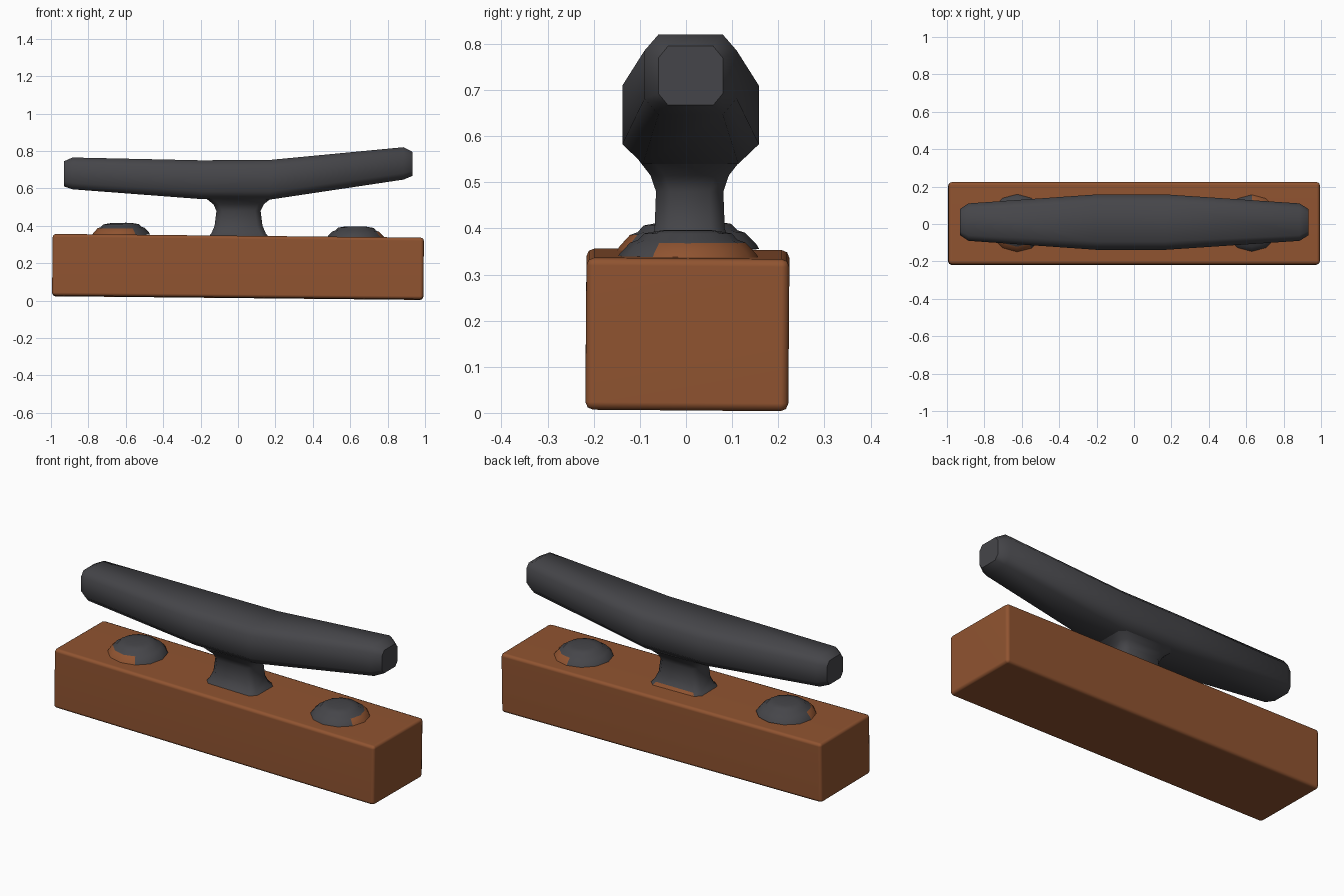
import bpy, bmesh, math
from mathutils import Matrix

cube = bpy.data.objects.get("Cube")
if cube:
    bpy.data.objects.remove(cube, do_unlink=True)


def material(name, color):
    m = bpy.data.materials.new(name)
    m.use_nodes = True
    m.diffuse_color = color
    m.node_tree.nodes["Principled BSDF"].inputs["Base Color"].default_value = color
    return m


wood = material("brown wood", (0.28, 0.088, 0.03, 1))
iron = material("dark iron", (0.06, 0.06, 0.067, 1))


def finish(name, bm, mats, angle):
    bmesh.ops.recalc_face_normals(bm, faces=bm.faces[:])
    mesh = bpy.data.meshes.new(name)
    bm.to_mesh(mesh)
    bm.free()
    for m in mats:
        mesh.materials.append(m)
    ob = bpy.data.objects.new(name, mesh)
    bpy.context.collection.objects.link(ob)
    bpy.ops.object.select_all(action="DESELECT")
    ob.select_set(True)
    bpy.context.view_layer.objects.active = ob
    bpy.ops.object.shade_smooth_by_angle(angle=math.radians(angle))
    return ob


def loft(bm, rings):
    """Skin closed rings of points and cap both ends."""
    loops = [[bm.verts.new(p) for p in ring] for ring in rings]
    n = len(loops[0])
    for a, b in zip(loops, loops[1:]):
        for i in range(n):
            j = (i + 1) % n
            bm.faces.new((a[i], a[j], b[j], b[i]))
    bm.faces.new(loops[0])
    bm.faces.new(loops[-1])


def octagon(hu, hv, cu, cv):
    """Rectangle of half sizes hu, hv with its corners cut by cu, cv."""
    return [(hu - cu, -hv), (hu, cv - hv), (hu, hv - cv), (hu - cu, hv),
            (cu - hu, hv), (-hu, hv - cv), (-hu, cv - hv), (cu - hu, -hv)]


# Wooden block, slightly tilted
bm = bmesh.new()
bmesh.ops.create_cube(bm, size=1, matrix=Matrix.Diagonal((1.985, 0.44, 0.33, 1)))
block = finish("wood_block", bm, [wood], 60)
block.location = (0, 0.003, 0.18)
block.rotation_euler = (-0.008, 0.01, 0)
bevel = block.modifiers.new("Soft edges", "BEVEL")
bevel.width = 0.017
bevel.segments = 2
block.modifiers.new("Flat shading", "WEIGHTED_NORMAL")

# Long horn bar: x, bottom, top, half width
stations = [(-0.93, 0.61, 0.745, 0.07), (-0.885, 0.595, 0.765, 0.1),
            (-0.2, 0.543, 0.75, 0.148), (0.17, 0.54, 0.752, 0.148),
            (0.885, 0.647, 0.82, 0.1), (0.933, 0.667, 0.795, 0.07)]
bm = bmesh.new()
loft(bm, [[(x, y + 0.01, z + (lo + hi) / 2)
           for y, z in octagon(w, (hi - lo) / 2, w * 0.3, (hi - lo) * 0.2)]
          for x, lo, hi, w in stations])
finish("horn_bar", bm, [iron], 50)

# Waisted stem: z, half length, half width
waist = [(0.335, 0.165, 0.105), (0.36, 0.145, 0.088), (0.4, 0.128, 0.076),
         (0.48, 0.118, 0.073), (0.515, 0.135, 0.085), (0.547, 0.175, 0.11)]
bm = bmesh.new()
loft(bm, [[(x + 0.003, y + 0.008, z) for x, y in octagon(hx, hy, 0.03, 0.03)]
          for z, hx, hy in waist])
for f in bm.faces:
    c = f.calc_center_median()
    if c.z < 0.36 and c.y > 0.09 and abs(c.x) < 0.1:
        f.material_index = 1
finish("stem", bm, [iron, wood], 50)

# Domed bolts with a flared skirt, wood showing on part of the skirt
SIDES = 12
for name, x, z, tilt, facing in (("right_bolt", -0.625, 0.352, 0.02, 250),
                                 ("left_bolt", 0.63, 0.333, 0.0, 20)):
    bm = bmesh.new()
    profile = [(0.155, 0), (0.148, 0.012), (0.125, 0.036), (0.108, 0.042),
               (0.095, 0.056), (0.055, 0.063)]
    loft(bm, [[(r * math.cos(i * math.tau / SIDES),
                r * math.sin(i * math.tau / SIDES), h) for i in range(SIDES)]
              for r, h in profile])
    for f in bm.faces:
        c = f.calc_center_median()
        turn = (math.degrees(math.atan2(c.y, c.x)) - facing + 180) % 360 - 180
        if 0.001 < c.z < 0.03 and abs(turn) < 55:
            f.material_index = 1
    bolt = finish(name, bm, [iron, wood], 50)
    bolt.location = (x, 0.004, z)
    bolt.rotation_euler = (tilt, 0.01 - tilt, 0)
